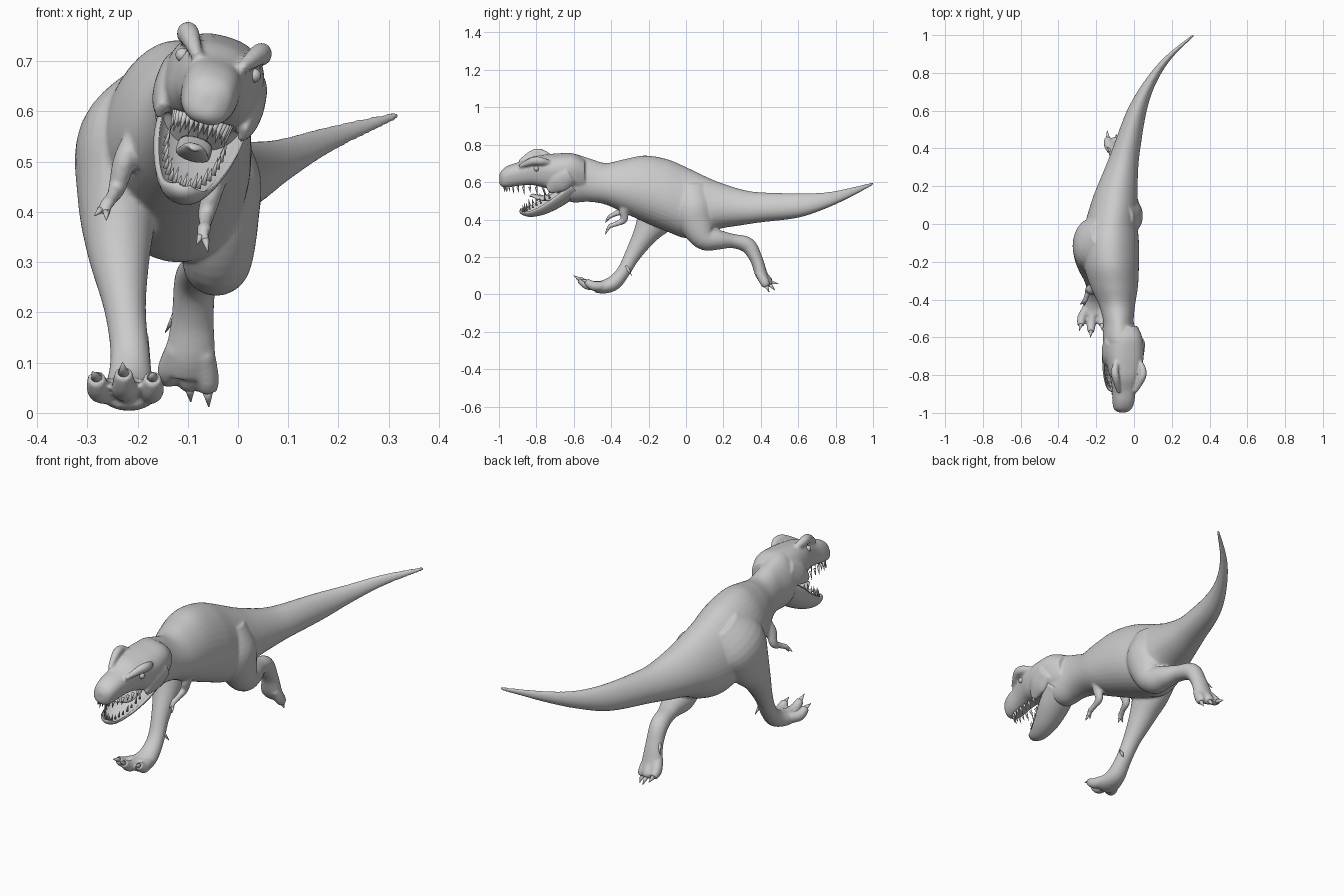
import bpy, bmesh
from math import sin, cos, pi, radians, copysign
from mathutils import Vector, Matrix

if "Cube" in bpy.data.objects:
    bpy.data.objects.remove(bpy.data.objects["Cube"])

# Head is rolled sideways about its long axis
PIVOT = Vector((-0.06, -0.65, 0.62))
ROLL = Matrix.Translation(PIVOT) @ Matrix.Rotation(radians(16), 4, 'Y') @ Matrix.Translation(-PIVOT)
CX = -0.06


def spline(rows, sub):
    out = []
    n = len(rows)
    for i in range(n - 1):
        a, b, c, d = (rows[max(0, min(n - 1, k))] for k in (i - 1, i, i + 1, i + 2))
        for s in range(sub):
            t = s / sub
            out.append([0.5 * (2 * q + (r - p) * t + (2 * p - 5 * q + 4 * r - u) * t * t
                               + (3 * q - p - 3 * r + u) * t ** 3) for p, q, r, u in zip(a, b, c, d)])
    return out + [list(rows[-1])]


def finish(name, bm):
    bmesh.ops.recalc_face_normals(bm, faces=bm.faces)
    me = bpy.data.meshes.new(name)
    bm.to_mesh(me)
    bm.free()
    for p in me.polygons:
        p.use_smooth = True
    ob = bpy.data.objects.new(name, me)
    bpy.context.collection.objects.link(ob)
    return ob


def loft(name, rows, planar=False, sides=28, sub=5, power=2.0, egg=0.0, dish=None, mat=None):
    """Rows are x, y, z, half width, half height; rings follow the path."""
    st = spline(rows, sub)
    bm = bmesh.new()
    rings = []
    for i, (x, y, z, w, h) in enumerate(st):
        side, up = Vector((1, 0, 0)), Vector((0, 0, 1))
        if not planar:
            t = Vector(st[min(i + 1, len(st) - 1)][:3]) - Vector(st[max(i - 1, 0)][:3])
            t.normalize()
            side = (side - t * side.dot(t)).normalized()
            up = t.cross(side)
        ring = []
        for k in range(sides):
            a = 2 * pi * k / sides
            u = copysign(abs(cos(a)) ** (2 / power), cos(a)) * (1 - egg * sin(a))
            v = copysign(abs(sin(a)) ** (2 / power), sin(a))
            if dish is not None and v > 0:
                u, v = u * 0.88, -dish * v
            p = Vector((x, y, z)) + side * u * max(w, .001) + up * v * max(h, .001)
            ring.append(bm.verts.new(mat @ p if mat else p))
        rings.append(ring)
    for r, q in zip(rings, rings[1:]):
        for k in range(sides):
            bm.faces.new((r[k], r[(k + 1) % sides], q[(k + 1) % sides], q[k]))
    bm.faces.new(rings[0])
    bm.faces.new(rings[-1])
    return finish(name, bm)


def spikes(name, items, mat=Matrix()):
    """Items are base, tip, radius."""
    bm = bmesh.new()
    for base, tip, r in items:
        base, tip = Vector(base), Vector(tip)
        d = tip - base
        m = mat @ Matrix.Translation((base + tip) / 2) @ d.to_track_quat('Z', 'Y').to_matrix().to_4x4()
        bmesh.ops.create_cone(bm, cap_ends=True, segments=10, radius1=r, radius2=r * .08,
                              depth=d.length, matrix=m)
    return finish(name, bm)


parts, claws = [], []

# Torso, neck and tail: x, y, top, bottom, half width
trunk = [(-.06, -.70, .73, .56, .07), (-.075, -.62, .755, .495, .088), (-.082, -.52, .728, .495, .08),
         (-.09, -.43, .702, .48, .095), (-.105, -.33, .722, .435, .125), (-.12, -.22, .742, .385, .145),
         (-.125, -.10, .722, .335, .15), (-.12, 0, .68, .30, .138), (-.105, .10, .632, .315, .125),
         (-.092, .18, .598, .35, .11), (-.065, .30, .56, .37, .087), (-.04, .40, .545, .385, .073),
         (.015, .60, .54, .41, .052), (.085, .75, .545, .46, .034), (.18, .88, .57, .52, .022),
         (.315, 1.0, .60, .584, .009)]
parts.append(loft("body", [(x, y, (t + b) / 2, w, (t - b) / 2) for x, y, t, b, w in trunk],
                  planar=True, sides=40, egg=.13))

# Skull
skull = [(-.54, .07, .72, .56), (-.60, .09, .752, .56), (-.68, .1, .752, .56), (-.76, .09, .745, .575),
         (-.82, .074, .735, .588), (-.88, .061, .71, .585), (-.94, .056, .692, .576),
         (-.98, .045, .668, .575), (-.998, .018, .64, .59)]
parts.append(loft("skull", [(CX, y, (t + b) / 2, w, (t - b) / 2) for y, w, t, b in skull],
                  planar=True, sides=32, power=2.5, mat=ROLL))

# Brow ridges and cheek bulges
for s in (-1, 1):
    parts.append(loft("brow_ridge", [(CX + s * .06, -.72, .72, .012, .012), (CX + s * .077, -.775, .738, .02, .022),
                                     (CX + s * .07, -.82, .735, .02, .022), (CX + s * .045, -.89, .70, .01, .01)],
                      sides=14, mat=ROLL))
    parts.append(loft("cheek", [(CX + s * .08, -.62, .66, .03, .05), (CX + s * .09, -.68, .62, .022, .055),
                                (CX + s * .085, -.735, .575, .01, .02)], sides=14, mat=ROLL))

# Forward leg and trailing leg
parts.append(loft("forward_leg", [(-.17, -.05, .64, .06, .09), (-.22, -.10, .54, .098, .14), (-.237, -.15, .43, .083, .115),
                                  (-.237, -.215, .325, .064, .068), (-.225, -.285, .21, .042, .043),
                                  (-.215, -.335, .12, .039, .036), (-.215, -.385, .062, .046, .04),
                                  (-.217, -.44, .04, .056, .036), (-.22, -.485, .04, .056, .03)]))
parts.append(loft("trailing_leg", [(-.065, .03, .58, .06, .08), (-.048, .04, .47, .092, .105), (-.042, .06, .38, .083, .095),
                                   (-.042, .10, .305, .07, .07), (-.05, .17, .292, .058, .054),
                                   (-.07, .25, .285, .044, .038), (-.085, .33, .262, .042, .042),
                                   (-.09, .375, .19, .042, .034), (-.095, .40, .115, .05, .033),
                                   (-.1, .42, .075, .05, .028)]))

# Toes: root, knuckle, end, claw tip
toes = [((-.245, -.44, .045), (-.275, -.495, .045), (-.282, -.535, .07), (-.29, -.565, .082)),
        ((-.218, -.45, .045), (-.226, -.525, .05), (-.228, -.57, .08), (-.23, -.60, .10)),
        ((-.185, -.44, .045), (-.172, -.495, .045), (-.17, -.535, .07), (-.168, -.565, .08)),
        ((-.12, .39, .13), (-.136, .425, .085), (-.138, .455, .065), (-.142, .495, .055)),
        ((-.095, .40, .12), (-.097, .435, .07), (-.096, .45, .05), (-.094, .475, .022)),
        ((-.07, .39, .12), (-.062, .42, .065), (-.06, .43, .042), (-.058, .445, .012))]
for a, b, c, tip in toes:
    parts.append(loft("toe", [(*a, .024, .024), (*b, .025, .026), (*c, .018, .018)], sides=14))
    claws.append((Vector(c) - (Vector(tip) - Vector(c)) * .3, tip, .014))
claws += [((-.19, -.32, .15), (-.175, -.29, .10), .012), ((-.12, .38, .20), (-.145, .41, .16), .01)]

# Small arms with two fingers each
arms = [([(-.03, -.30, .52, .03, .035), (-.048, -.33, .45, .021, .026), (-.062, -.332, .40, .018, .02),
          (-.065, -.37, .378, .013, .014), (-.068, -.41, .365, .015, .012)],
         [(-.082, -.425, .335), (-.06, -.432, .32)]),
        ([(-.18, -.31, .57, .03, .04), (-.222, -.345, .51, .024, .03), (-.24, -.345, .45, .018, .02),
          (-.25, -.38, .43, .013, .014), (-.262, -.41, .415, .015, .012)],
         [(-.286, -.425, .392), (-.262, -.432, .383)])]
for rows, tips in arms:
    parts.append(loft("arm", rows, sides=16))
    for tip in tips:
        mid = Vector(rows[-1][:3]).lerp(Vector(tip), .6)
        parts.append(loft("finger", [(*rows[-1][:3], .01, .01), (*mid, .008, .008)], sides=10))
        claws.append((Vector(rows[-1][:3]).lerp(Vector(tip), .45), tip, .008))

# Fuse the flesh into one continuous skin
bpy.ops.object.select_all(action='DESELECT')
for ob in parts:
    ob.select_set(True)
skin = parts[0]
bpy.context.view_layer.objects.active = skin
bpy.ops.object.join()
rm = skin.modifiers.new("fuse", 'REMESH')
rm.mode, rm.voxel_size, rm.use_smooth_shade = 'VOXEL', .0062, True
sm = skin.modifiers.new("soften", 'SMOOTH')
sm.factor, sm.iterations = .5, 4
bpy.ops.object.modifier_apply(modifier="fuse")
bpy.ops.object.modifier_apply(modifier="soften")
for p in skin.data.polygons:
    p.use_smooth = True

# Open lower jaw, hollow on top
loft("lower_jaw", [(CX, -.62, .61, .092, .09), (CX, -.70, .545, .088, .085), (CX, -.77, .49, .072, .07),
                   (CX, -.83, .455, .053, .05), (CX, -.87, .445, .036, .03), (CX, -.885, .45, .012, .01)],
     dish=.5, mat=ROLL)
# Tongue
loft("tongue", [(CX, -.68, .53, .035, .018), (CX, -.74, .51, .035, .014), (CX, -.79, .515, .03, .011),
                (CX, -.82, .525, .02, .008), (CX, -.835, .52, .006, .004)], sides=16, mat=ROLL)

# Teeth along both jaw arches
teeth = []
for i in range(19):
    a = (i - 9) / 9 * pi / 2
    s, c = sin(a), 1 - cos(a)
    size = .026 + .01 * (i % 2)
    x, y = CX + .057 * s, -.975 + .21 * c
    teeth.append(((x, y, .587), (x, y + .006, .58 - size), .007))
    x, y, z = CX + .058 * s, -.868 + .14 * c, .437 + .09 * c
    teeth.append(((x, y, z), (x, y - .006, z + size), .006))
spikes("teeth", teeth, ROLL)
spikes("claws", claws)

# Eyes
bm = bmesh.new()
for s in (-1, 1):
    bmesh.ops.create_uvsphere(bm, u_segments=16, v_segments=10, radius=.014,
                              matrix=ROLL @ Matrix.Translation((CX + s * .074, -.80, .695)))
finish("eyes", bm)
